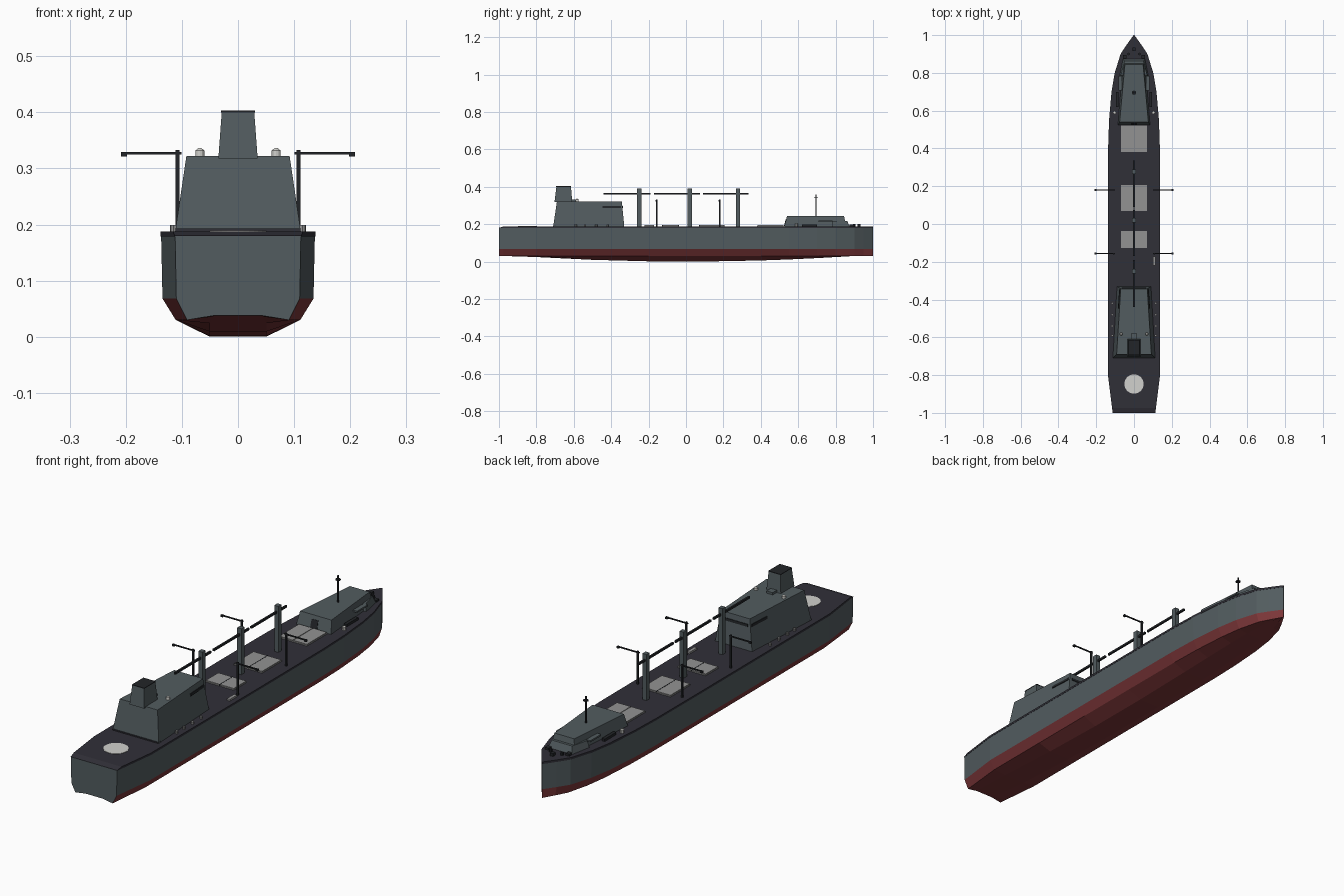
import bpy, bmesh, math
from mathutils import Vector

if "Cube" in bpy.data.objects:
    bpy.data.objects.remove(bpy.data.objects["Cube"])


def material(name, r, g, b):
    m = bpy.data.materials.new(name)
    m.diffuse_color = (r, g, b, 1)
    m.use_nodes = True
    m.node_tree.nodes["Principled BSDF"].inputs["Base Color"].default_value = m.diffuse_color
    return m


GREY = material("hull grey", 0.085, 0.107, 0.115)
RED = material("bottom red", 0.2, 0.037, 0.04)
DECK = material("deck charcoal", 0.03, 0.029, 0.039)
HATCH = material("hatch grey", 0.29, 0.29, 0.29)
WHITE = material("off white", 0.64, 0.64, 0.61)
BLACK = material("dark fittings", 0.016, 0.018, 0.021)


def finish(name, bm, *mats):
    bmesh.ops.recalc_face_normals(bm, faces=bm.faces)
    me = bpy.data.meshes.new(name)
    bm.to_mesh(me)
    bm.free()
    for m in mats:
        me.materials.append(m)
    ob = bpy.data.objects.new(name, me)
    bpy.context.collection.objects.link(ob)
    return ob


def loft(name, rings, *mats, rule=None):
    """Skin closed rings of equal length and cap both ends."""
    bm = bmesh.new()
    vs = [[bm.verts.new(p) for p in ring] for ring in rings]
    n = len(vs[0])
    for a, b in zip(vs, vs[1:]):
        for i in range(n):
            j = (i + 1) % n
            f = bm.faces.new((a[i], a[j], b[j], b[i]))
            if rule:
                f.material_index = rule(f)
    bm.faces.new(vs[0])
    bm.faces.new(vs[-1])
    return finish(name, bm, *mats)


def box(name, x, y, z, sx, sy, sz, mat):
    """Box given by its centre in x and y, its base z and its size."""
    ring = lambda h: [(x + a * sx / 2, y + b * sy / 2, h)
                      for a, b in ((-1, -1), (1, -1), (1, 1), (-1, 1))]
    return loft(name, [ring(z), ring(z + sz)], mat)


def cyl(name, x, y, z, r, h, mat, n=12, r2=None):
    ring = lambda rr, zz: [(x + rr * math.cos(math.tau * i / n),
                            y + rr * math.sin(math.tau * i / n), zz) for i in range(n)]
    return loft(name, [ring(r, z), ring(r if r2 is None else r2, z + h)], mat)


def house(name, low, high, mat):
    """Tapered block; each level is (aft y, fore y, aft half width, fore half width, z)."""
    ring = lambda a, f, wa, wf, z: [(-wa, a, z), (wa, a, z), (wf, f, z), (-wf, f, z)]
    rings = [ring(*low), ring(*high)]
    loft(name, rings, mat)
    return rings


def panel(name, rings, side, u0, u1, v0, v1, mat, t=0.003):
    """Thin plate lying on one sloping wall of a house."""
    a, b = (Vector(rings[0][k]) for k in (side, (side + 1) % 4))
    d, c = (Vector(rings[1][k]) for k in (side, (side + 1) % 4))
    at = lambda u, v: a.lerp(b, u).lerp(d.lerp(c, u), v)
    n = (b - a).cross(d - a).normalized()
    q = [at(u0, v0), at(u1, v0), at(u1, v1), at(u0, v1)]
    loft(name, [[p - n * t for p in q], [p + n * t for p in q]], mat)


# Hull: stations of (y, half width at deck)
STATIONS = [(-1, .112), (-.975, .115), (-.8, .137), (-.5, .137), (-.2, .137), (.1, .137),
            (.4, .136), (.55, .131), (.7, .118), (.8, .101), (.9, .07), (.95, .037), (1, .001)]


def section(y, w):
    keel = 0.038 * y * y
    half = [(w, .18), (w * .982, .068), (w * .81, .03), (w * .37, keel)]
    return [(x, y, z) for x, z in half] + [(-x, y, z) for x, z in reversed(half)]


loft("hull", [section(y, w) for y, w in STATIONS], GREY, RED,
     rule=lambda f: int(f.calc_center_median().z < 0.067))

# Deck slab, sloping down at the stern edge
loft("deck", [[(w + .001, y, .179), (w + .001, y, .1805 if y == -1 else .188),
               (-w - .001, y, .1805 if y == -1 else .188), (-w - .001, y, .179)]
              for y, w in STATIONS], DECK)
D = 0.187
cyl("landing_circle", 0, -.847, D, .051, .0025, WHITE, 32)

# Aft superstructure with window bands, bridge roof and funnel
aft = house("aft_house", (-.71, -.33, .112, .09, D), (-.69, -.343, .092, .07, .322), GREY)
for s in (1, 3):
    u = (.7, .98) if s == 1 else (.02, .3)
    panel("bridge_side_windows", aft, s, *u, .74, .82, BLACK)
panel("bridge_front_windows", aft, 2, .08, .92, .74, .82, BLACK)
box("aft_house_step", 0, -.705, D, .222, .014, .006, DECK)
house("funnel", (-.703, -.608, .035, .035, .318), (-.693, -.615, .029, .029, .4), GREY)
house("funnel_cap", (-.694, -.614, .03, .03, .4), (-.694, -.614, .03, .03, .403), BLACK)
box("funnel_foot", 0, -.595, .32, .03, .03, .012, GREY)

# Forward house with side plates and a pole mast
fore = house("fore_house", (.525, .857, .085, .058, D), (.54, .845, .076, .048, .243), GREY)
panel("fore_house_aft_door", fore, 0, .4, .6, .05, .7, BLACK, .002)
house("fore_house_step", (.78, .875, .077, .058, D), (.785, .862, .07, .05, .218), GREY)
cyl("fore_mast", 0, .695, .24, .0035, .12, BLACK, 8)
cyl("fore_mast_top", 0, .695, .34, .011, .004, BLACK, 10)

# Cargo hatches: raised covers with ribs
for y0, y1 in ((.38, .522), (.069, .206), (-.128, -.038)):
    box("hatch_coaming", 0, (y0 + y1) / 2, D, .138, y1 - y0, .004, HATCH)
    for sx in (-1, 1):
        box("hatch_cover", sx * .0345, (y0 + y1) / 2, D, .066, y1 - y0 - .004, .008, HATCH)
    if y0 < .3:
        box("hatch_seam", 0, (y0 + y1) / 2, D, .004, y1 - y0, .0085, BLACK)

# Centre-line cargo posts with fore and aft booms
for y, b0, b1 in ((-.25, -.44, -.19), (.02, -.17, .075), (.277, .09, .335)):
    box("cargo_post", 0, y, D, .02, .022, .203, GREY)
    box("cargo_boom", 0, (b0 + b1) / 2, .358, .008, b1 - b0, .009, BLACK)

for s in (-1, 1):
    # Side davits with outboard arms
    for y in (-.157, .18):
        box("davit_post", s * .108, y, D, .007, .007, .146, BLACK)
        box("davit_arm", s * .153, y, .3245, .105, .005, .005, BLACK)
        box("davit_head", s * .203, y, .321, .011, .01, .008, BLACK)
    # Roof domes
    cyl("roof_dome", s * .068, -.582, .32, .008, .012, WHITE, 12)
    cyl("roof_dome_cap", s * .068, -.582, .332, .008, .004, WHITE, 12, .003)
    # Deck vents beside both houses
    for y in (-.42, -.48, -.54, -.59):
        cyl("side_vent", s * .115, y, D, .006, .012, HATCH, 8)
    cyl("fore_vent", s * .103, .59, D, .008, .016, WHITE, 10)
    # Lockers and plates beside the forward house
    box("fore_locker", s * .088, .66, D, .014, .08, .012, BLACK)
    box("fore_side_plate", s * .073, .745, .213, .02, .075, .007, GREY)
    # Bow winches and bollards
    cyl("bow_bollard", s * .028, .9, D, .007, .014, BLACK, 8)
    box("anchor_winch", s * .05, .885, D, .018, .02, .01, BLACK)
box("bow_fairlead", 0, .925, D, .014, .018, .014, BLACK)
box("deck_locker", .108, -.196, D, .014, .05, .009, HATCH)
